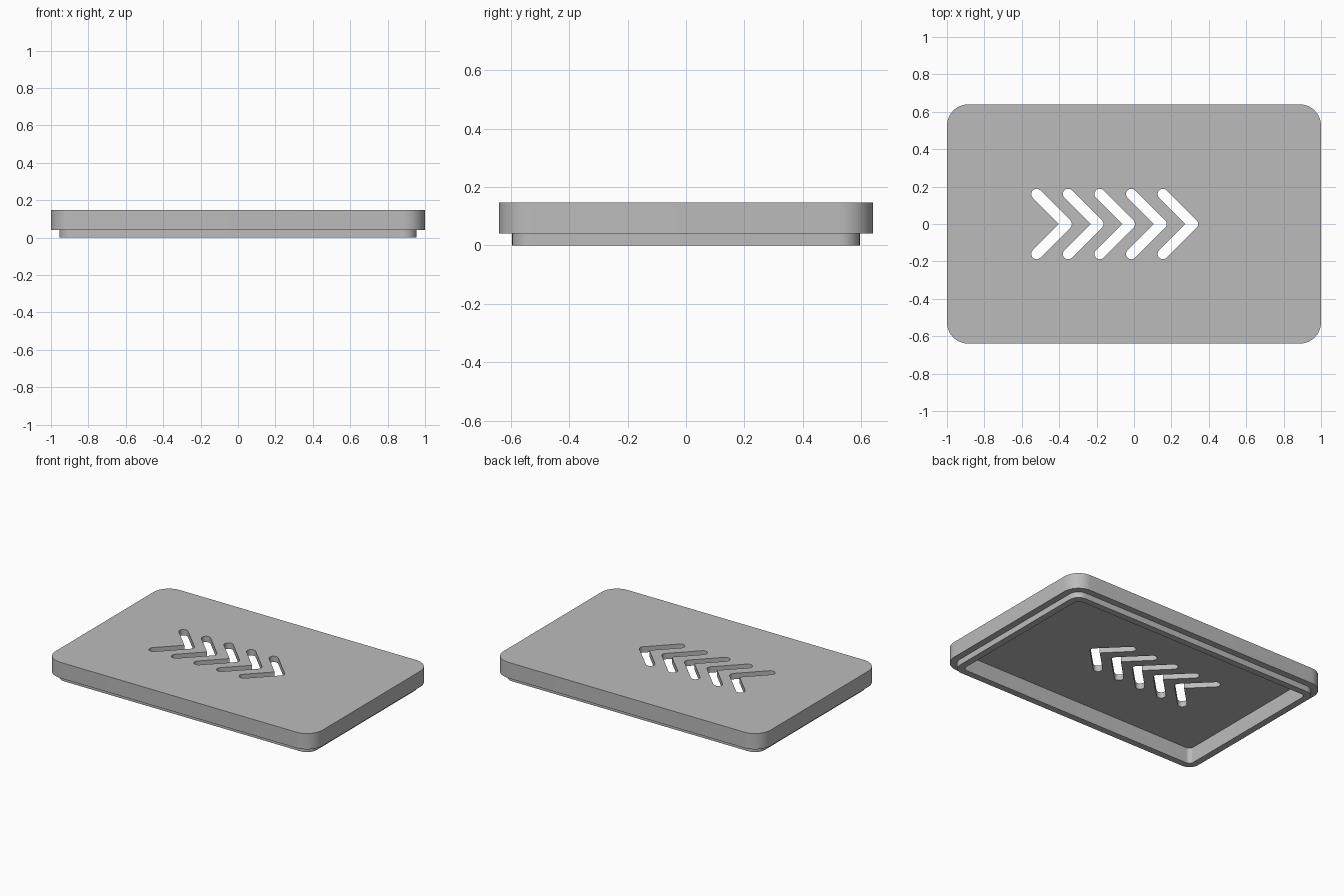
import bpy, bmesh
from math import sin, cos, pi, radians
from mathutils import Vector

if "Cube" in bpy.data.objects:
    bpy.data.objects.remove(bpy.data.objects["Cube"], do_unlink=True)

grey = bpy.data.materials.new("plain grey")
grey.use_nodes = True
grey.diffuse_color = (0.5, 0.5, 0.5, 1)
grey.node_tree.nodes["Principled BSDF"].inputs["Base Color"].default_value = grey.diffuse_color

HALF_X, HALF_Y = 1.0, 0.64
LEDGE_Z, CEILING_Z, TOP_Z = 0.04, 0.107, 0.147
STEP = 0.045


def arc(cx, cy, r, start, end, n):
    return [(cx + r * cos(start + (end - start) * i / n),
             cy + r * sin(start + (end - start) * i / n)) for i in range(n + 1)]


def rounded_rect(inset, r):
    """Outline of the lid, moved inward by the inset."""
    x, y = HALF_X - inset - r, HALF_Y - inset - r
    corners = [(x, y), (-x, y), (-x, -y), (x, -y)]
    return [p for k, (cx, cy) in enumerate(corners)
            for p in arc(cx, cy, r, k * pi / 2, (k + 1) * pi / 2, 12)]


def chevron(tip_x, arm=0.16, r=0.0285):
    """Arrow-shaped slot with round ends, pointing to +x."""
    d = pi / 4
    tail = arc(tip_x - arm, arm, r, d, d + pi, 12)
    notch = [(tip_x - r / cos(d), 0)]
    low_tail = arc(tip_x - arm, -arm, r, -d - pi, -d, 12)
    return arc(tip_x, 0, r, -d, d, 8) + tail + notch + low_tail


def loft(bm, rings):
    """Closed solid through equal-length outlines given as (points, z)."""
    loops = [[bm.verts.new((x, y, z)) for x, y in pts] for pts, z in rings]
    for a, b in zip(loops, loops[1:]):
        for i in range(len(a)):
            j = (i + 1) % len(a)
            bm.faces.new((a[i], a[j], b[j], b[i]))
    bm.faces.new(loops[0][::-1])
    bm.faces.new(loops[-1])


def finish(name, bm):
    bmesh.ops.recalc_face_normals(bm, faces=bm.faces)
    mesh = bpy.data.meshes.new(name)
    bm.to_mesh(mesh)
    bm.free()
    mesh.materials.append(grey)
    obj = bpy.data.objects.new(name, mesh)
    bpy.context.collection.objects.link(obj)
    return obj


# Lid shell: recess ceiling, rim, ledge, outer wall and top as one surface
bm = bmesh.new()
outer, lip, recess = rounded_rect(0, 0.115), rounded_rect(STEP, 0.07), rounded_rect(2 * STEP, 0.03)
loft(bm, [(recess, CEILING_Z), (recess, 0), (lip, 0), (lip, LEDGE_Z), (outer, LEDGE_Z), (outer, TOP_Z)])
lid = finish("lid", bm)

# Row of five chevron slots through the plate
bm = bmesh.new()
for i in range(5):
    slot = chevron(-0.361 + 0.169 * i)
    loft(bm, [(slot, CEILING_Z - 0.05), (slot, TOP_Z + 0.05)])
cutter = finish("slot_cutter", bm)
cutter.hide_render = True

bpy.context.view_layer.objects.active = lid
lid.select_set(True)
cut = lid.modifiers.new("slots", "BOOLEAN")
cut.operation, cut.solver, cut.object = "DIFFERENCE", "EXACT", cutter
bpy.ops.object.modifier_apply(modifier=cut.name)
bpy.data.objects.remove(cutter, do_unlink=True)

bpy.ops.object.select_all(action="DESELECT")
lid.select_set(True)
bpy.ops.object.shade_smooth_by_angle(angle=radians(30))
